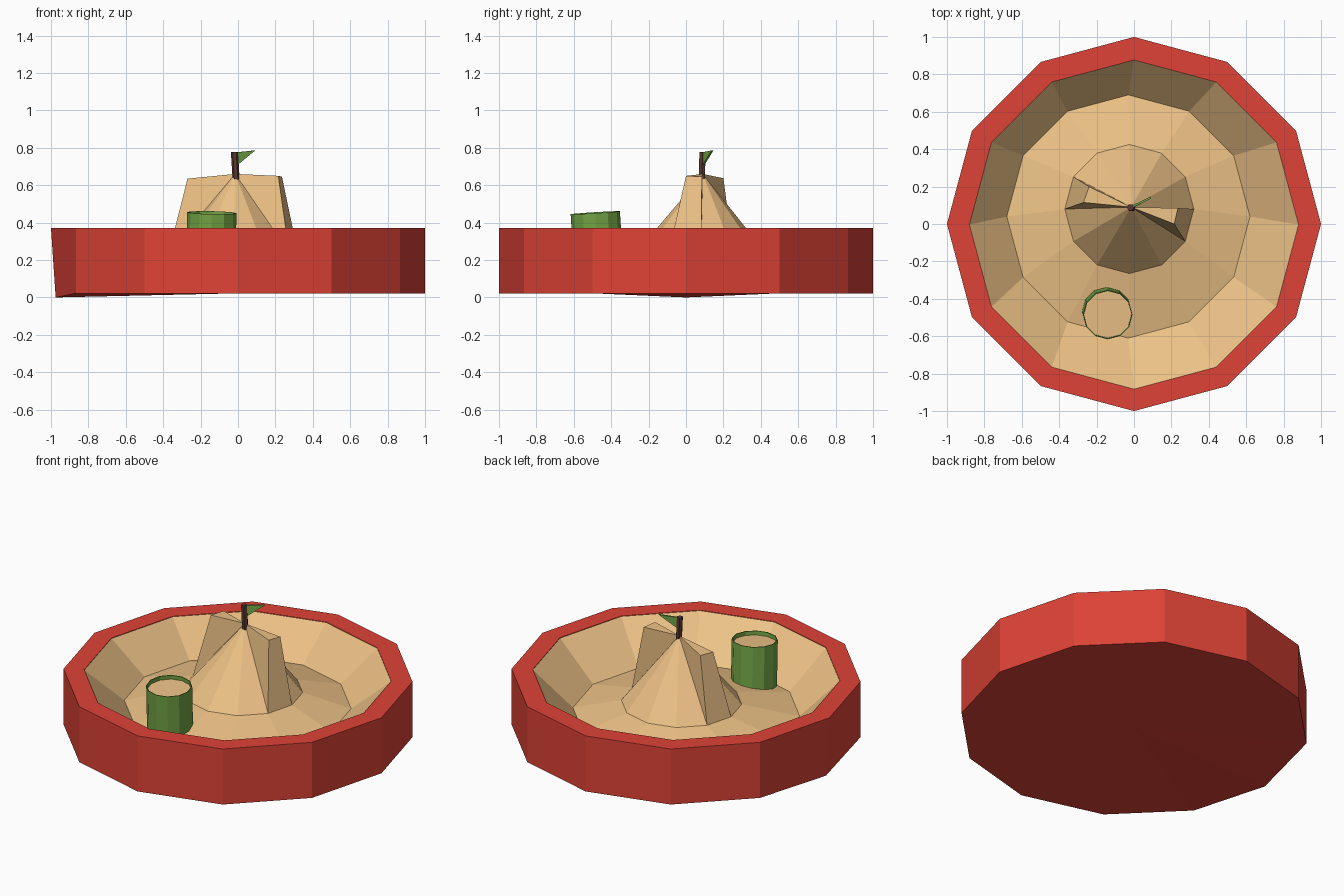
import bpy
from math import cos, sin, pi, radians
from mathutils import Matrix, Vector

if "Cube" in bpy.data.objects:
    bpy.data.objects.remove(bpy.data.objects["Cube"])

N = 12


def material(name, rgb):
    m = bpy.data.materials.new(name)
    m.diffuse_color = (*rgb, 1)
    m.use_nodes = True
    m.node_tree.nodes["Principled BSDF"].inputs["Base Color"].default_value = m.diffuse_color
    return m


RED = material("red", (0.73, 0.055, 0.037))
SAND = material("sand", (0.85, 0.54, 0.24))
GREEN = material("green", (0.17, 0.38, 0.06))
BROWN = material("brown", (0.10, 0.04, 0.03))


def ring(r, z, cx=0, cy=0, n=N):
    return [(cx + r * cos(2 * pi * i / n), cy + r * sin(2 * pi * i / n), z) for i in range(n)]


def bridge(a, b, n=N):
    """Quads between ring number a and ring number b."""
    return [(a * n + i, a * n + (i + 1) % n, b * n + (i + 1) % n, b * n + i) for i in range(n)]


def build(name, verts, faces, mat, matrix=None):
    me = bpy.data.meshes.new(name)
    me.from_pydata(verts, [], faces)
    if matrix is not None:
        me.transform(matrix)
    me.materials.append(mat)
    me.update()
    ob = bpy.data.objects.new(name, me)
    bpy.context.collection.objects.link(ob)
    return ob


# Tub: base fan, outer wall and flat rim, one base corner sagging
v = ring(1, 0.022) + ring(1, 0.372) + ring(0.88, 0.372, 0, -0.003)
v[6] = (-0.975, 0, 0)
v.append((0, 0, 0.022))
f = bridge(0, 1) + bridge(1, 2)
f += [((i + 1) % N, i, 3 * N) for i in range(N)]
build("sandbox_tub", v, f, RED)

# Sand: sloped bank, floor, and a castle cone with two raised wedges
v = ring(0.88, 0.37, 0, -0.003) + ring(0.65, 0.165, -0.03, 0.04) + ring(0.345, 0.24, -0.025, 0.08)
peak = len(v)
v.append((-0.015, 0.09, 0.66))
f = bridge(0, 1) + bridge(1, 2)
wedges = {5: [(-0.24, 0.20, 0.637), (-0.27, 0.115, 0.635)],
          11: [(0.215, 0.0, 0.65), (0.235, 0.085, 0.645)]}
for i in range(N):
    a, b = 2 * N + i, 2 * N + (i + 1) % N
    if i in wedges:
        t = len(v)
        v += wedges[i]
        f += [(a, b, t + 1, t), (t, t + 1, peak), (a, t, peak), (t + 1, b, peak)]
    else:
        f.append((a, b, peak))
build("sand_with_castle", v, f, SAND)

# Bucket: thin open shell, tilted slightly, with sand inside
tilt = (Matrix.Translation((-0.14, -0.485, 0.453))
        @ Matrix.Rotation(radians(3.5), 4, 'X') @ Matrix.Rotation(radians(1.2), 4, 'Y'))
v = ring(0.132, -0.28) + ring(0.132, 0) + ring(0.127, 0) + ring(0.127, -0.03)
f = bridge(0, 1) + bridge(1, 2) + bridge(2, 3) + [tuple(reversed(range(N)))]
build("bucket", v, f, GREEN, tilt)
build("bucket_sand", ring(0.127, -0.025), [tuple(range(N))], SAND, tilt)

# Flag pole: leaning six-sided stick
v = ring(0.019, 0.63, -0.01, 0.085, 6) + ring(0.019, 0.778, -0.019, 0.088, 6)
f = bridge(0, 1, 6) + [tuple(range(6, 12)), (5, 4, 3, 2, 1, 0)]
build("flag_pole", v, f, BROWN)

# Pennant: thin triangular slab
p = [Vector(c) for c in ((-0.015, 0.09, 0.775), (0.09, 0.142, 0.786), (-0.012, 0.09, 0.702))]
d = Vector((-0.0025, 0.005, 0))
v = [q - d for q in p] + [q + d for q in p]
f = [(0, 2, 1), (3, 4, 5)] + bridge(0, 1, 3)
build("flag", v, f, GREEN)
